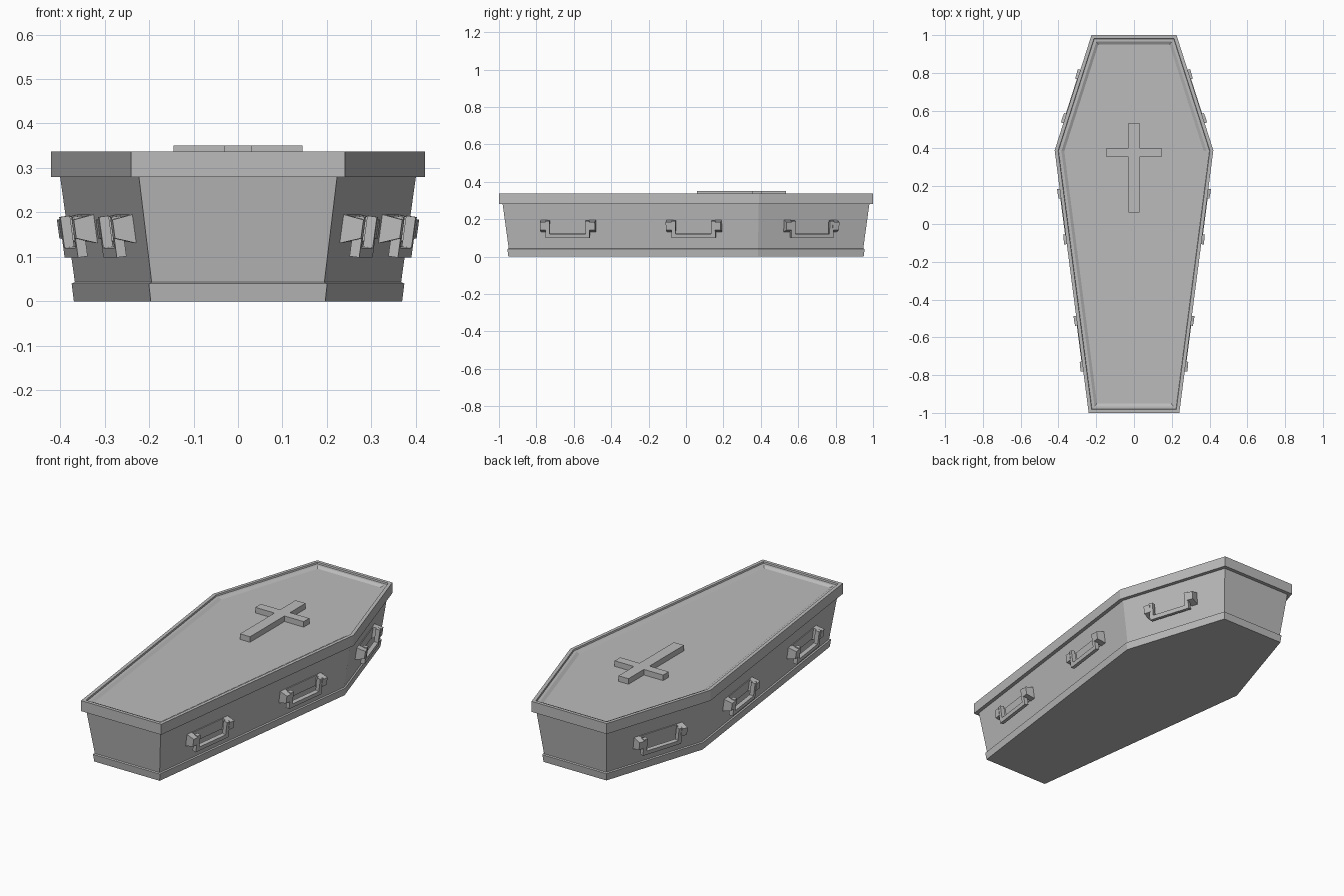
import bpy, bmesh, math
from mathutils import Vector

cube = bpy.data.objects.get("Cube")
if cube:
    bpy.data.objects.remove(cube, do_unlink=True)

grey = bpy.data.materials.new("plain grey")
grey.use_nodes = True
grey.diffuse_color = (0.5, 0.5, 0.5, 1)
grey.node_tree.nodes["Principled BSDF"].inputs["Base Color"].default_value = (0.5, 0.5, 0.5, 1)

# Six-sided plan, counter-clockwise from the foot end
PLAN = [Vector(p) for p in ((-0.24, -1), (0.24, -1), (0.42, 0.39),
                            (0.225, 1), (-0.225, 1), (-0.42, 0.39))]


def finish(name, bm):
    bmesh.ops.recalc_face_normals(bm, faces=bm.faces[:])
    mesh = bpy.data.meshes.new(name)
    bm.to_mesh(mesh)
    bm.free()
    mesh.materials.append(grey)
    obj = bpy.data.objects.new(name, mesh)
    bpy.context.collection.objects.link(obj)
    return obj


def inset_plan(d):
    """Plan with every edge moved inwards by d."""
    out = []
    for i, p in enumerate(PLAN):
        a = (p - PLAN[i - 1]).normalized()
        b = (PLAN[(i + 1) % len(PLAN)] - p).normalized()
        na, nb = Vector((-a.y, a.x)), Vector((-b.y, b.x))
        out.append(p + (na + nb) * d / (1 + na.dot(nb)))
    return out


def loft(bm, rings):
    """Join rings of 3D points and cap both ends."""
    rows = [[bm.verts.new(p) for p in ring] for ring in rings]
    for low, high in zip(rows, rows[1:]):
        for i in range(len(low)):
            j = (i + 1) % len(low)
            bm.faces.new((low[i], low[j], high[j], high[i]))
    bm.faces.new(rows[0][::-1])
    bm.faces.new(rows[-1])


def plan_solid(name, profile):
    """Solid from (inset, height) pairs following the plan."""
    bm = bmesh.new()
    loft(bm, [[(p.x, p.y, z) for p in inset_plan(d)] for d, z in profile])
    return finish(name, bm)


# Casket shell
plan_solid("base_skirt", [(0.05, 0), (0.045, 0.04), (0.054, 0.044)])
plan_solid("body", [(0.054, 0.03), (0.019, 0.285)])
plan_solid("lid", [(0, 0.28), (0, 0.337), (0.018, 0.337), (0.02, 0.329),
                   (0.035, 0.329), (0.05, 0.32)])

# Raised cross on the lid
half = [(0.03, 0.06), (0.03, 0.355), (0.145, 0.355),
        (0.145, 0.403), (0.03, 0.403), (0.03, 0.535)]
outline = half + [(-x, y) for x, y in reversed(half)]
bm = bmesh.new()
loft(bm, [[(x, y, z) for x, y in outline] for z in (0.315, 0.35)])
finish("lid_cross", bm)


def tapered_block(bm, place, t0, t1, inner, outer):
    """Block along the wall; inner and outer are (distance, low, high)."""
    loft(bm, [[place(t, n, u) for t, u in ((t0, lo), (t1, lo), (t1, hi), (t0, hi))]
              for n, lo, hi in (inner, outer)])


def handle(name, start, end, y, side):
    along = (end - start).normalized()
    wall = start + along * ((y - start.y) / along.y)
    t = Vector((along.x, along.y, 0))
    flat = Vector((along.y, -along.x, 0))
    tilt = math.atan(0.035 / 0.255)
    n = flat * math.cos(tilt) - Vector((0, 0, math.sin(tilt)))
    up = flat * math.sin(tilt) + Vector((0, 0, math.cos(tilt)))
    origin = Vector((wall.x, wall.y, 0.16)) - flat * 0.036

    def place(a, b, c):
        p = origin + t * a + n * b + up * c
        return (p.x * side, p.y, p.z)

    bm = bmesh.new()
    # Thin back plate
    tapered_block(bm, place, -0.12, 0.12, (-0.002, -0.025, 0.036), (0.004, -0.025, 0.036))
    for s in (-1, 1):
        # Flared bracket and drop arm
        tapered_block(bm, place, s * 0.112, s * 0.148,
                      (-0.002, -0.03, 0.036), (0.046, -0.012, 0.03))
        tapered_block(bm, place, s * 0.096, s * 0.118,
                      (0.022, -0.056, 0.036), (0.044, -0.056, 0.036))
    # Grip bar
    tapered_block(bm, place, -0.1, 0.1, (0.022, -0.056, -0.034), (0.044, -0.056, -0.034))
    finish(name, bm)


# Three handles on each side
for side, label in ((1, "left"), (-1, "right")):
    handle(f"{label}_foot_handle", PLAN[1], PLAN[2], -0.633, side)
    handle(f"{label}_middle_handle", PLAN[1], PLAN[2], 0.04, side)
    handle(f"{label}_head_handle", PLAN[2], PLAN[3], 0.675, side)
